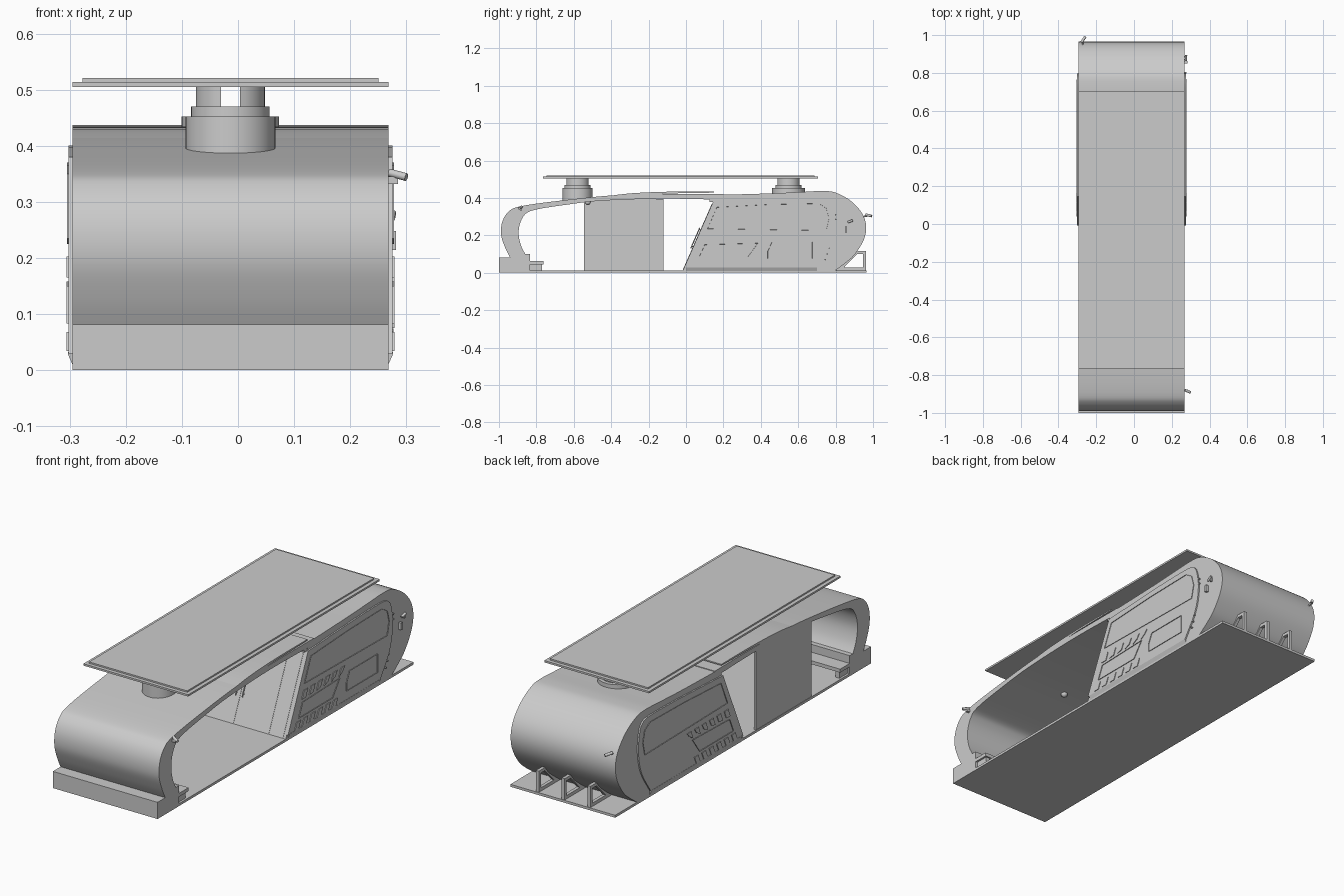
import bpy, bmesh, math
from mathutils import Vector

if "Cube" in bpy.data.objects:
    bpy.data.objects.remove(bpy.data.objects["Cube"])

CX, HW = -0.0135, 0.2815          # centre line and half width of the shell


def finish(name, bm, smooth=False):
    bmesh.ops.recalc_face_normals(bm, faces=bm.faces)
    me = bpy.data.meshes.new(name)
    bm.to_mesh(me)
    bm.free()
    ob = bpy.data.objects.new(name, me)
    bpy.context.collection.objects.link(ob)
    if smooth:
        bpy.context.view_layer.objects.active = ob
        ob.select_set(True)
        bpy.ops.object.shade_smooth_by_angle(angle=math.radians(35))
        ob.select_set(False)
    return ob


def spline(pts, n=6):
    """Catmull-Rom curve through 2D points."""
    p = [Vector(q) for q in [pts[0]] + list(pts) + [pts[-1]]]
    out = []
    for a, b, c, d in zip(p, p[1:], p[2:], p[3:]):
        for i in range(n):
            t = i / n
            out.append(0.5 * (2*b + (c - a)*t + (2*a - 5*b + 4*c - d)*t*t + (3*b - a - 3*c + d)*t**3))
    return [tuple(v) for v in out] + [tuple(pts[-1])]


def prism(name, pts, x0, x1, smooth=False):
    """Extrude a (y, z) outline from x0 to x1."""
    bm = bmesh.new()
    f = bm.faces.new([bm.verts.new((x0, y, z)) for y, z in pts])
    r = bmesh.ops.extrude_face_region(bm, geom=[f])
    bmesh.ops.translate(bm, vec=(x1 - x0, 0, 0), verts=[v for v in r['geom'] if isinstance(v, bmesh.types.BMVert)])
    return finish(name, bm, smooth)


def column(name, pts, z0, z1):
    """Extrude an (x, y) outline upwards."""
    bm = bmesh.new()
    f = bm.faces.new([bm.verts.new((x, y, z0)) for x, y in pts])
    r = bmesh.ops.extrude_face_region(bm, geom=[f])
    bmesh.ops.translate(bm, vec=(0, 0, z1 - z0), verts=[v for v in r['geom'] if isinstance(v, bmesh.types.BMVert)])
    return finish(name, bm, True)


def box(name, x, y, z):
    return prism(name, [(y[0], z[0]), (y[1], z[0]), (y[1], z[1]), (y[0], z[1])], x[0], x[1])


def framed(name, pts, side, base, height, border, recess):
    """Raised side panel whose inner field is sunk inside a border."""
    bm = bmesh.new()
    x0, x1 = CX + side * base, CX + side * (base + height)
    lo = [bm.verts.new((x0, y, z)) for y, z in pts]
    hi = [bm.verts.new((x1, y, z)) for y, z in pts]
    for i in range(len(pts)):
        j = (i + 1) % len(pts)
        bm.faces.new((lo[i], lo[j], hi[j], hi[i]))
    f = bm.faces.new(hi)
    for thick in (border, 0.0008):
        bmesh.ops.inset_region(bm, faces=[f], thickness=thick, use_even_offset=True)
    for v in f.verts:
        v.co.x -= side * recess
    return finish(name, bm)


def rod(name, a, b, r, seg=12):
    a, b = Vector(a), Vector(b)
    bm = bmesh.new()
    m = (b - a).to_track_quat('Z', 'Y').to_matrix().to_4x4()
    m.translation = (a + b) / 2
    bmesh.ops.create_cone(bm, cap_ends=True, segments=seg, radius1=r, radius2=r, depth=(b - a).length, matrix=m)
    return finish(name, bm, True)


def slant(z):
    return -0.022 + 0.44 * z      # y of the sloping front wall


L, R = CX - HW, CX + HW

# Floor and front footing
box("floor", (L, R), (-1, 0.965), (0, 0.012))
box("front_footing", (L, R), (-1, -0.90), (0, 0.081))
box("bench_back", (L, R), (-0.91, -0.835), (0, 0.1))
box("bench_seat", (L, R), (-0.84, -0.762), (0.045, 0.062))
for x in (L + 0.01, CX - 0.01, R - 0.03):
    box("bench_leg", (x, x + 0.02), (-0.835, -0.77), (0.01, 0.046))

# Curved canopy: outer skin, then back along the inner skin
outer = spline([(-0.935, 0.07), (-0.965, 0.13), (-0.988, 0.2), (-0.983, 0.27), (-0.95, 0.325), (-0.89, 0.354),
                (-0.7, 0.382), (-0.4, 0.413), (-0.15, 0.42), (0.2, 0.42)])
inner = spline([(0.2, 0.39), (-0.12, 0.396), (-0.45, 0.385), (-0.65, 0.362), (-0.82, 0.333), (-0.873, 0.295),
                (-0.895, 0.22), (-0.88, 0.14), (-0.84, 0.07)])
prism("canopy_shell", outer + inner, L, R, True)
prism("roof_wing", spline([(-0.45, 0.405), (-0.3, 0.424), (-0.1, 0.433), (0.15, 0.434)])
      + [(0.15, 0.428), (-0.1, 0.424), (-0.3, 0.41)], L, R, True)

# Enclosed rear cabin
hull = spline([(0.13, 0.415), (0.45, 0.424), (0.62, 0.432), (0.73, 0.437), (0.8, 0.428), (0.88, 0.385), (0.94, 0.32),
               (0.963, 0.25), (0.95, 0.175), (0.9, 0.095), (0.85, 0.05), (0.795, 0.01)])
prism("cabin_body", [(slant(0.01), 0.01), (slant(0.39), 0.39)] + hull, L, R, True)

# Sloping front doors: seams, header and handles
for x in (L + 0.015, CX - 0.19, CX + 0.19, CX, R - 0.015):
    rod("door_seam", (x, slant(0.015), 0.015), (x, slant(0.37), 0.37), 0.002, 6)
for x in (CX - 0.018, CX + 0.018):
    rod("door_handle", (x, slant(0.13) - 0.01, 0.13), (x, slant(0.24) - 0.01, 0.24), 0.003, 8)
    for z in (0.14, 0.23):
        rod("handle_mount", (x, slant(z) - 0.01, z), (x, slant(z) + 0.005, z), 0.002, 6)
for i in range(14):
    x = L + 0.03 + i * 0.04
    box("header_light", (x, x + 0.012), (0.125, 0.15), (0.378, 0.391))

# Partition on the left of the waiting area, ceiling dome
box("side_partition", (L + 0.002, L + 0.014), (-0.545, -0.12), (0.01, 0.394))
bm = bmesh.new()
bmesh.ops.create_uvsphere(bm, u_segments=16, v_segments=10, radius=0.016)
bmesh.ops.translate(bm, verts=bm.verts, vec=(CX, -0.525, 0.378))
finish("ceiling_dome", bm, True)

# Side cladding on both flanks
cladding = [(slant(0.03), 0.03), (slant(0.38), 0.38)] + spline(
    [(0.5, 0.397), (0.7, 0.4), (0.765, 0.385), (0.79, 0.33), (0.795, 0.24), (0.77, 0.14), (0.7, 0.03)], 5)
window = [(0.115, 0.235), (0.165, 0.35), (0.45, 0.365), (0.71, 0.37), (0.75, 0.345), (0.765, 0.29), (0.75, 0.225)]
for side, word in ((-1, "left"), (1, "right")):
    a, b = CX + side * (HW - 0.002), CX + side * (HW + 0.007)
    prism(word + "_cladding", cladding, a, b, True)
    framed(word + "_window", window, side, HW + 0.004, 0.006, 0.008, 0.004)
    # sill tapering inwards to the floor
    bm = bmesh.new()
    o = CX + side * HW
    sec = [(o, 0.01), (o + side * 0.008, 0.028), (o + side * 0.008, 0.032), (o, 0.032)]
    v0, v1 = ([bm.verts.new((x, y, z)) for x, z in sec] for y in (0.0, 0.7))
    bm.faces.new(v0)
    bm.faces.new(v1)
    for i in range(4):
        bm.faces.new((v0[i], v0[i - 1], v1[i - 1], v1[i]))
    finish(word + "_sill", bm)
    # decorative slats above and below a slanted plate
    a, b = CX + side * (HW + 0.004), CX + side * (HW + 0.0105)
    for i in range(6):
        y = 0.04 + i * 0.057
        prism(word + "_lower_slat", [(y, 0.034), (y + 0.03, 0.034), (y + 0.045, 0.068), (y + 0.015, 0.068)], a, b)
        y = 0.095 + i * 0.057
        prism(word + "_upper_slat", [(y, 0.165), (y + 0.03, 0.165 + 0.004 * i), (y + 0.045, 0.203), (y + 0.015, 0.203)], a, b)
    framed(word + "_slanted_plate", [(0.07, 0.083), (0.1, 0.15), (0.385, 0.158), (0.33, 0.083)],
           side, HW + 0.004, 0.0065, 0.006, 0.003)
framed("service_hatch", [(0.437, 0.075), (0.437, 0.115), (0.46, 0.165), (0.675, 0.165), (0.675, 0.075)],
       1, HW + 0.004, 0.0065, 0.007, 0.003)

# Roof solar panel
box("panel_tray", (L, R), (-0.765, 0.705), (0.505, 0.514))
box("panel_glass", (L + 0.018, R - 0.018), (-0.747, 0.687), (0.513, 0.521))

# Two panel mounts: stepped drums and split posts
for name, y, r, z0, z1 in (("front", -0.58, 0.08, 0.385, 0.452), ("rear", 0.548, 0.087, 0.415, 0.452)):
    rod(name + "_mount_drum", (CX, y, z0), (CX, y, z1), r, 48)
    rod(name + "_mount_collar", (CX, y, z1 - 0.002), (CX, y, 0.47), 0.07, 48)
    for s in (-1, 1):
        t = math.acos(0.017 / 0.0615)
        arc = [(CX + s * 0.0615 * math.cos(k), y + 0.0615 * math.sin(k))
               for k in (-t + 2 * t * i / 16 for i in range(17))]
        column(name + "_mount_post", arc, 0.468, 0.507)

# Rear triangular brackets, open in the middle
ob_pts = [(0.80, 0.012), (0.962, 0.012), (0.962, 0.115), (0.908, 0.115)]
in_pts = [(0.845, 0.028), (0.946, 0.028), (0.946, 0.1), (0.915, 0.1)]
for x in (0.125, -0.0135, -0.152):
    bm = bmesh.new()
    ring = [[bm.verts.new((x + dx, y, z)) for y, z in pts] for pts in (ob_pts, in_pts) for dx in (-0.008, 0.008)]
    for p, q in ((0, 1), (1, 3), (3, 2), (2, 0)):
        for i in range(4):
            bm.faces.new((ring[p][i - 1], ring[p][i], ring[q][i], ring[q][i - 1]))
    finish("rear_bracket", bm)

# Security cameras
rod("front_camera", (0.27, -0.88, 0.352), (0.3, -0.892, 0.344), 0.007)
box("front_camera_foot", (0.262, 0.285), (-0.888, -0.876), (0.332, 0.345))
rod("rear_camera", (-0.278, 0.962, 0.31), (-0.258, 0.992, 0.303), 0.007)
rod("rear_camera_arm", (-0.272, 0.94, 0.298), (-0.27, 0.975, 0.305), 0.004)

# Small fittings on the rear right flank
box("card_reader", (R - 0.002, R + 0.014), (0.85, 0.862), (0.214, 0.248))
rod("flank_camera", (R + 0.006, 0.865, 0.27), (R + 0.008, 0.892, 0.28), 0.006)
box("flank_camera_foot", (R - 0.002, R + 0.008), (0.882, 0.89), (0.258, 0.275))
for y, z in ((0.8, 0.31), (0.8, 0.285), (0.765, 0.13), (0.755, 0.1), (0.745, 0.07)):
    rod("flank_stud", (R - 0.002, y, z), (R + 0.009, y, z), 0.004, 10)
